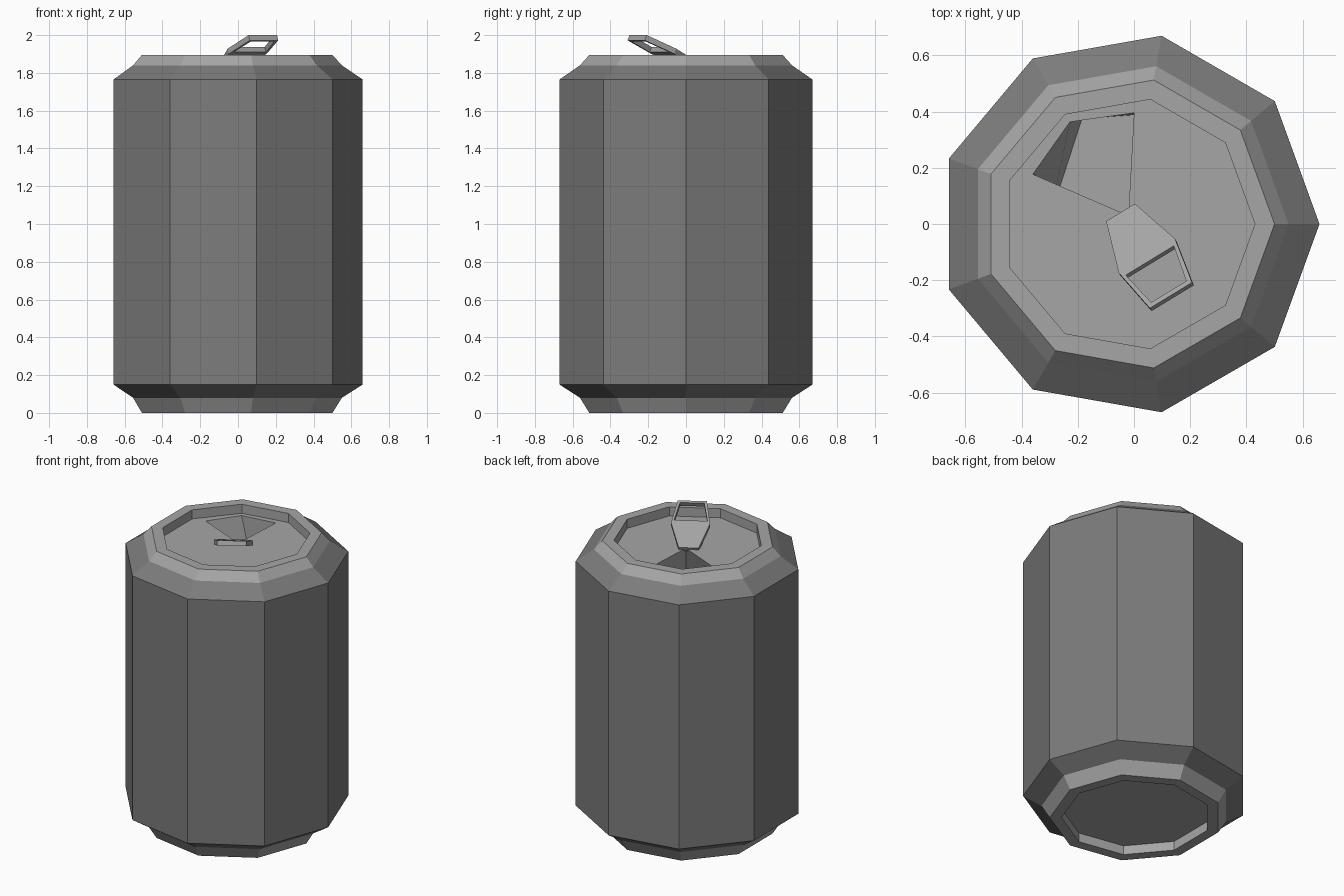
import bpy, bmesh
from math import cos, sin, pi
from mathutils import Vector

cube = bpy.data.objects.get("Cube")
if cube:
    bpy.data.objects.remove(cube, do_unlink=True)

SIDES = 9
AXIS_X = -0.02
LID_Z = 1.835


def material(name, grey):
    m = bpy.data.materials.new(name)
    m.use_nodes = True
    color = (grey, grey, grey, 1)
    m.diffuse_color = color
    m.node_tree.nodes["Principled BSDF"].inputs["Base Color"].default_value = color
    return m


body_grey = material("dark grey paint", 0.2)
metal = material("light grey metal", 0.38)


def finish(name, bm, *mats):
    mesh = bpy.data.meshes.new(name)
    bm.to_mesh(mesh)
    bm.free()
    for m in mats:
        mesh.materials.append(m)
    obj = bpy.data.objects.new(name, mesh)
    bpy.context.collection.objects.link(obj)
    return obj


def ring(bm, r, z):
    angles = [2 * pi * i / SIDES for i in range(SIDES)]
    return [bm.verts.new((AXIS_X + r * cos(a), r * sin(a), z)) for a in angles]


# Can shell: nine-sided turned profile, painted wall and bare metal ends
profile = [(0.45, 0.06), (0.45, 0), (0.52, 0), (0.57, 0.08), (0.68, 0.15),
           (0.68, 1.765), (0.57, 1.84), (0.52, 1.895), (0.45, 1.895), (0.45, LID_Z)]
bm = bmesh.new()
rings = [ring(bm, r, z) for r, z in profile]
bm.faces.new(rings[0][::-1])
for lo, hi in zip(rings, rings[1:]):
    for i in range(SIDES):
        j = (i + 1) % SIDES
        bm.faces.new((lo[i], lo[j], hi[j], hi[i]))
for f in bm.faces:
    f.material_index = 0 if max(Vector((v.co.x - AXIS_X, v.co.y)).length for v in f.verts) > 0.6 else 1
finish("can_shell", bm, body_grey, metal)

# Lid with the drinking opening left out
opening = [(-0.36, 0.177), (-0.228, 0.363), (0, 0.395), (-0.02, 0.03)]
bm = bmesh.new()
edges = []
for loop in (ring(bm, 0.45, LID_Z), [bm.verts.new((x, y, LID_Z)) for x, y in opening]):
    edges += [bm.edges.new((loop[i - 1], loop[i])) for i in range(len(loop))]
bmesh.ops.triangle_fill(bm, edges=edges, use_beauty=True, normal=(0, 0, 1))
for f in bm.faces:
    f.normal_update()
    if f.normal.z < 0:
        f.normal_flip()
finish("lid", bm, metal)

# Pocket below the opening
floor = [(-0.3, 0.02), (-0.185, 0.375), (0.03, 0.39), (0, 0)]
bm = bmesh.new()
top = [bm.verts.new((x, y, LID_Z)) for x, y in opening]
low = [bm.verts.new((x, y, LID_Z - 0.22)) for x, y in floor]
for i in range(4):
    bm.faces.new((top[i], top[i - 1], low[i - 1], low[i]))
bm.faces.new(low[::-1])
finish("opening_pocket", bm, metal)

# Pull tab: tilted plate with a finger hole
start = Vector((-0.048, 0.041, 1.85))
along = Vector((0.52, -0.854, 0.435))
across = Vector((0.854, 0.52, 0))
half = [(0, 0.06), (0.18, 0.117), (0.345, 0.088), (0.2, 0.1), (0.33, 0.073)]
bm = bmesh.new()
left, right = [[bm.verts.new(start + along * s + across * w * side) for s, w in half]
               for side in (1, -1)]
bm.faces.new((right[0], right[1], right[3], left[3], left[1], left[0]))
bm.faces.new((left[3], left[4], left[2], left[1]))
bm.faces.new((right[1], right[2], right[4], right[3]))
bm.faces.new((right[4], right[2], left[2], left[4]))
tab = finish("pull_tab", bm, metal)
thick = tab.modifiers.new("thickness", 'SOLIDIFY')
thick.thickness = 0.03
thick.offset = -1
